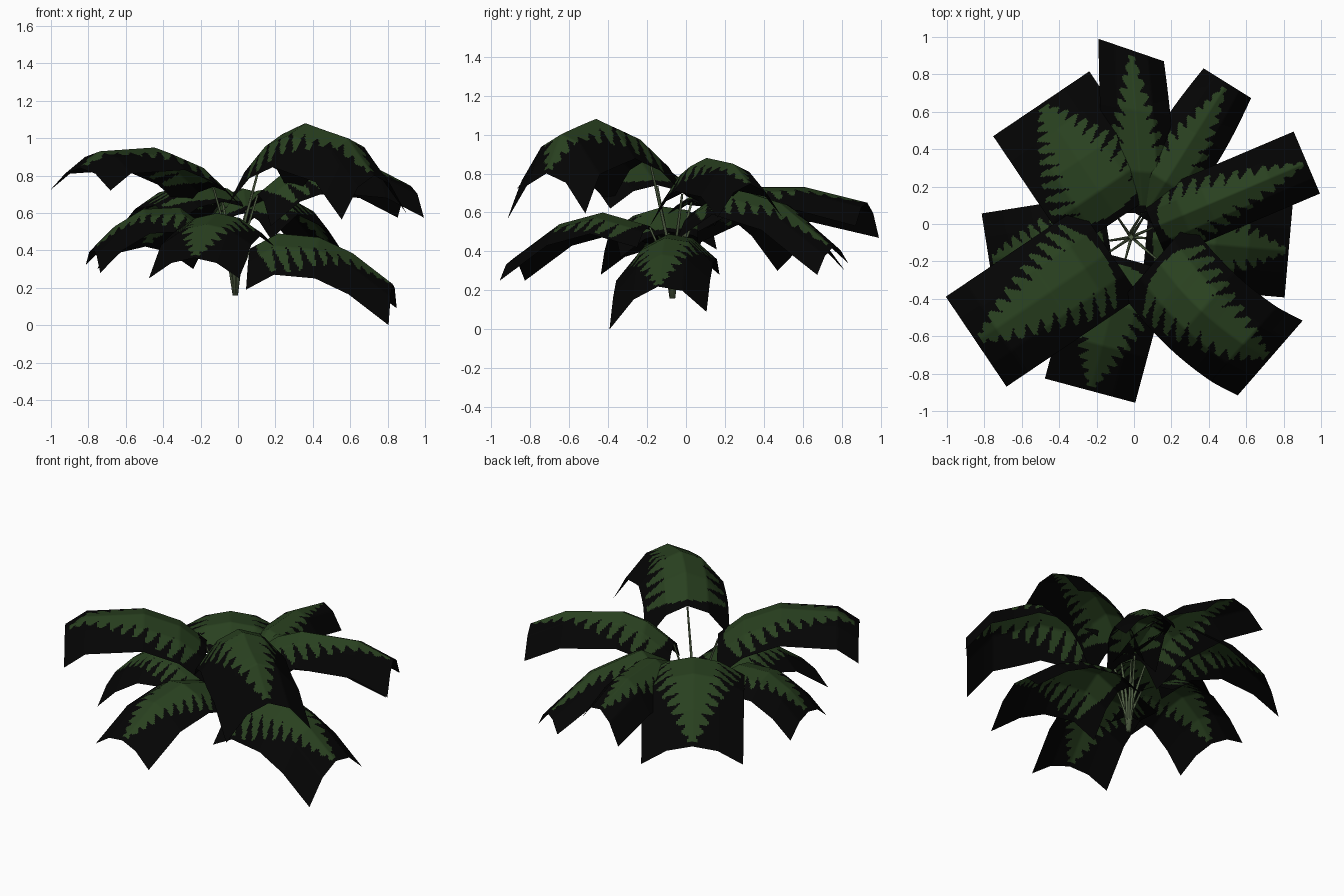
import bpy, math
from mathutils import Vector

if "Cube" in bpy.data.objects:
    bpy.data.objects.remove(bpy.data.objects["Cube"])


def material(name, rgb):
    m = bpy.data.materials.new(name)
    m.diffuse_color = (*rgb, 1)
    m.use_nodes = True
    m.node_tree.nodes["Principled BSDF"].inputs["Base Color"].default_value = m.diffuse_color
    return m


BLACK = material("black_leaf_border", (0.0012, 0.0012, 0.0012))
GREEN = material("leaf_green", (0.022, 0.052, 0.014))
STEM = material("stem_grey_green", (0.085, 0.12, 0.06))

CX, CY, BASE_Z = -0.015, -0.07, 0.16


def add_mesh(name, verts, faces, mats):
    me = bpy.data.meshes.new(name)
    me.from_pydata(verts, [], faces)
    for m in mats:
        me.materials.append(m)
    me.polygons.foreach_set("use_smooth", [True] * len(faces))
    ob = bpy.data.objects.new(name, me)
    bpy.context.collection.objects.link(ob)
    return ob


def is_green(t, u):
    """Toothed leaf outline painted on the card."""
    a = abs(u)
    if t < 0.05 + 0.12 * a * a or t > 0.97:
        return False
    s = max(0, t - 0.16 * a)              # teeth sweep towards the tip
    env = min(0.93, 1.08 * (1 - s) ** 0.85)
    tooth = abs(((s * 11) % 1) * 2 - 1)   # 0 in the middle of a tooth
    gap = max(0, (tooth - 0.3) / 0.7)
    return a < env * (1.0 - 0.5 * gap)


def stem(name, d, side, shift, r1, z1):
    """Thin tapered tube from the stalk to the leaf base."""
    centre = Vector((CX, CY, 0))
    path = [centre + d * 0.006 + Vector((0, 0, BASE_Z)),
            centre + d * (0.25 * r1) + Vector((0, 0, BASE_Z + 0.45 * (z1 - BASE_Z))),
            centre + d * r1 + side * shift + Vector((0, 0, z1 - 0.005))]
    verts, faces, n = [], [], 5
    for p, r in zip(path, (0.009, 0.009, 0.006)):
        for k in range(n):
            w = 2 * math.pi * k / n
            verts.append(p + side * (r * math.cos(w)) + d * (r * math.sin(w)))
    for i in range(len(path) - 1):
        for k in range(n):
            b, c = i * n + k, i * n + (k + 1) % n
            faces.append((b, b + n, c + n, c))
    faces.append(tuple(range(n)))
    add_mesh("stem_" + name, verts, faces, [STEM])


def leaf(name, az, hw, drop, spine, roll=0, shift=0, bow=0, skew=0, mid=0, nu=56, nt=84):
    """Folded card along a spine of (radius, height) points, with its stem."""
    a = math.radians(az)
    d = Vector((math.cos(a), math.sin(a), 0))
    side = Vector((-d.y, d.x, 0))
    pts = [Vector(p) for p in spine]
    lens = [(q - p).length for p, q in zip(pts, pts[1:])]
    total = sum(lens)
    # rows land on the spine bends so that the folds stay crisp
    rows, run = [(0.0, pts[0])], 0.0
    for p, q, l in zip(pts, pts[1:], lens):
        n = max(1, round(nt * l / total))
        rows += [((run + l * k / n) / total, p.lerp(q, k / n)) for k in range(1, n + 1)]
        run += l
    verts, faces, green = [], [], []
    for t, p in rows:
        hump = math.sin(math.pi * t)
        for j in range(nu + 1):
            u = 2 * j / nu - 1
            au = abs(u)
            fall = 0.5 * au if au < 0.5 else 0.25 + 1.5 * (au - 0.5)
            lateral = u * (hw + mid * hump) + shift * (1 - t) + bow * hump
            v = Vector((CX, CY, p.y)) + d * (p.x + skew * u * t) + side * lateral
            v.z += roll * u - drop * fall
            verts.append(v)
    for i in range(len(rows) - 1):
        for j in range(nu):
            k = i * (nu + 1) + j
            faces.append((k, k + nu + 1, k + nu + 2, k + 1))
            green.append(is_green((rows[i][0] + rows[i + 1][0]) / 2, (2 * j + 1) / nu - 1))
    ob = add_mesh("leaf_" + name, verts, faces, [BLACK, GREEN])
    for f, g in zip(ob.data.polygons, green):
        f.material_index = int(g)
    stem(name, d, side, shift, *spine[0])


# leaves: azimuth, half width, edge drop, spine
leaf("back", 90, .175, .15, [(.13, .62), (.35, .73), (.68, .73), (1.0, .65)],
     roll=-.03, shift=-.06, skew=.06, mid=.015)
leaf("back_right", 58, .15, .11, [(.12, .6), (.35, .73), (.65, .65), (.97, .42)], roll=.03, mid=.03)
leaf("right_upper", 23, .18, .17, [(.13, .7), (.3, .83), (.45, .88), (.8, .85), (1.02, .745)])
leaf("right_lower", -5, .25, .175, [(.08, .41), (.23, .49), (.45, .47), (.63, .385), (.845, .22)], roll=.045)
leaf("front_right_tall", -41, .265, .22, [(.18, .88), (.36, 1.02), (.54, 1.08), (.83, 1.0), (.985, .8)],
     roll=.015, bow=-.05)
leaf("front", -105, .25, .11, [(.12, .53), (.37, .6), (.6, .54), (.85, .36)])
leaf("front_left", 214, .29, .12, [(.14, .74), (.3, .87), (.52, .95), (.87, .93), (1.0, .84)])
leaf("left", 189, .25, .11, [(.12, .5), (.3, .63), (.5, .62), (.65, .53), (.77, .41)], roll=-.02)
leaf("back_left", 124, .31, .12, [(.12, .66), (.3, .76), (.5, .74), (.7, .6), (.86, .42)])

# common stalk at the base
bpy.ops.mesh.primitive_cone_add(vertices=8, radius1=0.013, radius2=0.021, depth=0.11,
                                location=(CX, CY, BASE_Z + 0.055))
stalk = bpy.context.object
stalk.name = "stalk"
stalk.data.materials.append(STEM)
